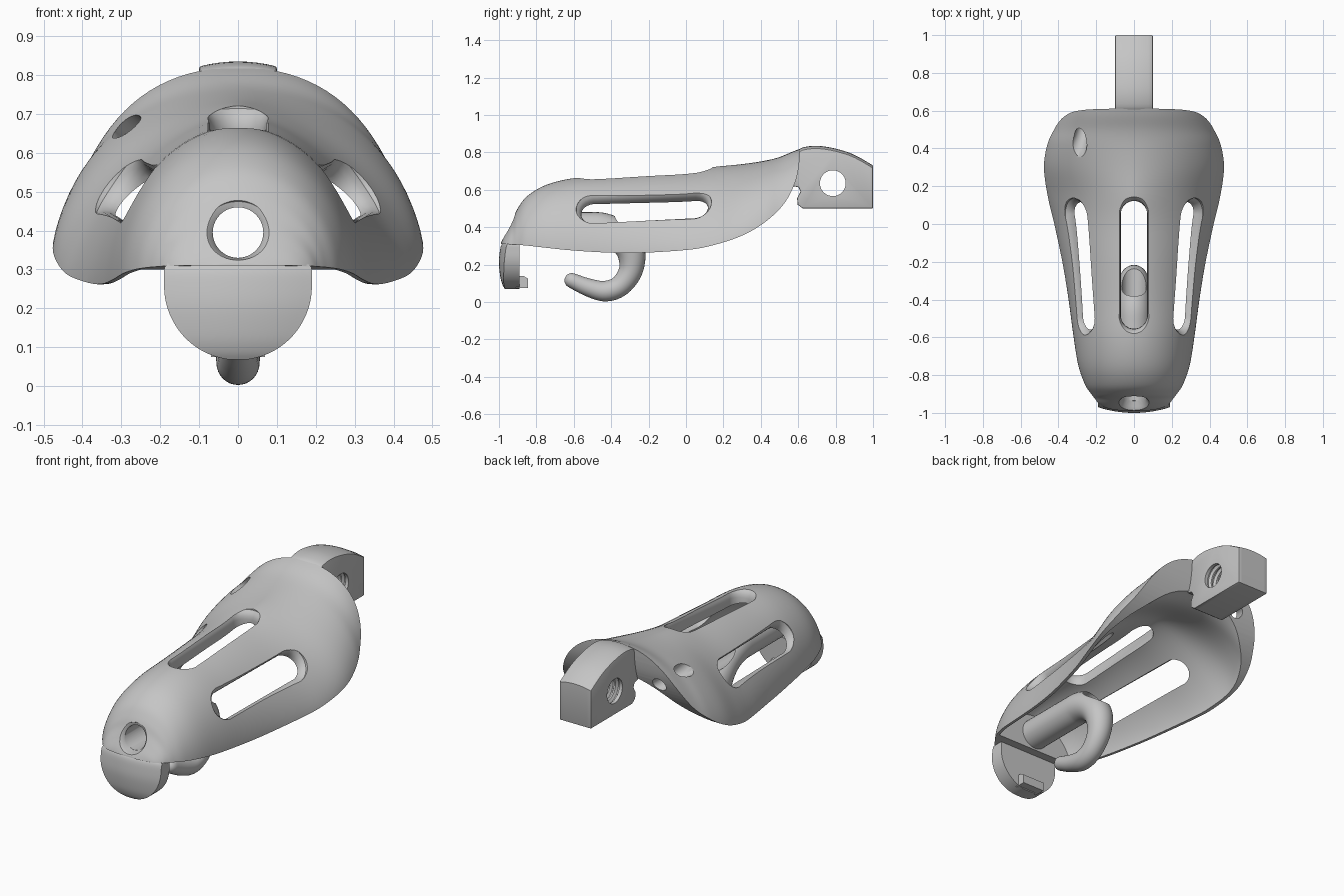
import bpy, bmesh, math
from mathutils import Vector

cube = bpy.data.objects.get("Cube")
if cube:
    bpy.data.objects.remove(cube)

grey = bpy.data.materials.new("plain_grey")
grey.use_nodes = True
COLOUR = (0.56, 0.56, 0.56, 1)
grey.diffuse_color = COLOUR
grey.node_tree.nodes["Principled BSDF"].inputs["Base Color"].default_value = COLOUR


def smooth(points, steps=5):
    """Catmull-Rom curve through points of any dimension."""
    out = []
    for i in range(len(points) - 1):
        a, b, c, d = (Vector(points[min(max(k, 0), len(points) - 1)]) for k in range(i - 1, i + 3))
        for s in range(steps):
            t = s / steps
            out.append(0.5 * (2 * b + (c - a) * t + (2 * a - 5 * b + 4 * c - d) * t * t
                              + (3 * b - a - 3 * c + d) * t ** 3))
    return out + [Vector(points[-1])]


def loft(name, rings):
    """Closed solid through rings of equal length, capped at both ends."""
    bm = bmesh.new()
    loops = [[bm.verts.new(p) for p in ring] for ring in rings]
    for a, b in zip(loops, loops[1:]):
        for i in range(len(a)):
            j = (i + 1) % len(a)
            bm.faces.new((a[i], a[j], b[j], b[i]))
    bm.faces.new(loops[0])
    bm.faces.new(loops[-1])
    bmesh.ops.recalc_face_normals(bm, faces=bm.faces)
    mesh = bpy.data.meshes.new(name)
    bm.to_mesh(mesh)
    bm.free()
    mesh.materials.append(grey)
    ob = bpy.data.objects.new(name, mesh)
    bpy.context.collection.objects.link(ob)
    return ob


def apply(ob, mod):
    bpy.context.view_layer.objects.active = ob
    bpy.ops.object.modifier_apply(modifier=mod.name)


def combine(ob, other, operation):
    mod = ob.modifiers.new("combine", 'BOOLEAN')
    mod.operation, mod.solver, mod.object = operation, 'EXACT', other
    apply(ob, mod)
    bpy.data.objects.remove(other)


def finish(ob):
    bpy.ops.object.select_all(action='DESELECT')
    ob.select_set(True)
    bpy.context.view_layer.objects.active = ob
    bpy.ops.object.shade_smooth_by_angle(angle=math.radians(35))


def rod(name, centre, axis, stations, sides=40):
    """Round solid; stations are (distance along axis, radius)."""
    n = Vector(axis).normalized()
    u = n.orthogonal().normalized()
    v = n.cross(u)
    angles = [2 * math.pi * i / sides for i in range(sides)]
    return loft(name, [[Vector(centre) + n * d + r * (u * math.cos(a) + v * math.sin(a)) for a in angles]
                       for d, r in stations])


def slot(centre, along, normal, half_len, half_w):
    """Rounded slot cutter with a flared rim."""
    along = Vector(along).normalized()
    side = along.cross(Vector(normal)).normalized()
    up = side.cross(along)
    rings = []
    for depth, grow in ((-.18, 0), (-.045, 0), (-.028, .003), (-.012, .011), (0, .024), (.12, .034)):
        r = half_w + grow
        ring = []
        for i in range(24):
            a = 2 * math.pi * (i + .5) / 24
            shift = math.copysign(half_len - half_w, math.cos(a))
            ring.append(Vector(centre) + up * depth + along * (shift + r * math.cos(a))
                        + side * r * math.sin(a))
        rings.append(ring)
    return loft("slot_cutter", rings)


def arch(y, top, w, base, power, floor):
    """Superellipse arch, closed straight across or down to a lower floor."""
    pts = []
    for i in range(49):
        c, s = math.cos(math.pi * i / 48), abs(math.sin(math.pi * i / 48))
        pts.append((math.copysign(abs(c) ** (2 / power), c) * w, y, base + (top - base) * s ** (2 / power)))
    if floor < base:
        pts += [(-w, y, floor), (w, y, floor)]
    return pts


# Arched shell: (y, crown height, half width, base height, roundness)
stations = smooth([
    (-.99, .315, .09, .28, 2.2), (-.975, .348, .155, .28, 2.2), (-.95, .395, .192, .28, 2.1),
    (-.925, .445, .21, .28, 2), (-.90, .50, .228, .28, 2), (-.85, .565, .26, .28, 2),
    (-.75, .625, .295, .27, 2), (-.60, .662, .32, .26, 1.95), (-.40, .675, .347, .25, 1.85),
    (-.20, .69, .38, .25, 1.72), (0, .702, .425, .25, 1.62), (.15, .722, .462, .27, 1.6),
    (.30, .737, .48, .32, 1.78), (.42, .755, .47, .335, 2), (.50, .775, .448, .34, 2.12),
    (.58, .808, .428, .34, 2.22), (.66, .835, .41, .34, 2.25)])
shell = loft("shell", [arch(*s, s[3]) for s in stations])

# Hollow underside: thin at the rim, much thicker toward the rear
inside = []
for y, top, w, base, power in stations:
    if y > -.845:
        rear = min(max((y - .18) / .36, 0), 1)
        rear *= rear * (3 - 2 * rear)
        inside.append(arch(y, top - .07 - .1 * rear, w - .016 - .03 * rear, base, power - .15, .1))
inside.append([(x, y + .1, z) for x, y, z in inside[-1]])
combine(shell, loft("hollow_cutter", inside), 'DIFFERENCE')

# Sweeping lower and rear edge
edge = smooth([(-1.1, .312), (-.9, .306), (-.6, .275), (-.3, .262), (0, .278), (.15, .305), (.3, .355),
               (.42, .425), (.52, .52), (.58, .63), (.605, .74), (.615, .9)])
outline = [tuple(p) for p in edge] + [(1.2, .9), (1.2, 0), (-1.1, 0)]
combine(shell, loft("edge_cutter", [[(x, y, z) for y, z in outline] for x in (-.7, .7)]), 'DIFFERENCE')

# One crown slot and a mirrored pair of side slots
combine(shell, slot((0, -.22, .69), (0, 1, .065), (0, 0, 1), .34, .07), 'DIFFERENCE')
for s in (1, -1):
    combine(shell, slot((s * .286, -.225, .51), (s * .055, .69, .035), (s * .82, 0, .57), .34, .074),
            'DIFFERENCE')

# Slanted hole on the rear right flank
combine(shell, rod("flank_hole_cutter", (-.28, .46, .665), (.32, .9, -.27),
                   [(-.25, .058), (-.05, .048), (0, .039), (.4, .039)]), 'DIFFERENCE')

# Rounded front tongue
rows = []
for z, y in smooth([(.069, -.968), (.09, -.98), (.13, -.992), (.2, -1), (.257, -.997), (.30, -.989),
                    (.32, -.972), (.35, -.93)], 4):
    if z < .257:
        hw = .19 * math.sqrt(1 - ((.257 - z) / .19) ** 2)
    else:
        hw = .19 - .05 * max(0, (z - .305) / .045)
    xs = [hw * (i / 8 - 1) for i in range(17)]
    rows.append([(x, y + .03 * (x / .19) ** 2, z) for x in xs] + [(hw, -.89, z), (-hw, -.89, z)])
combine(shell, loft("tongue", rows), 'UNION')

# Inner tube that bends down into the hook: (y, z, radius)
path = smooth([(-.9, .395, .085), (-.56, .395, .085), (-.44, .39, .085), (-.35, .347, .081),
               (-.295, .27, .076), (-.295, .17, .064), (-.35, .088, .057), (-.43, .058, .055),
               (-.52, .077, .048), (-.61, .115, .04)], 6)
rings = []
for i, (y, z, r) in enumerate(path):
    t = (path[min(i + 1, len(path) - 1)] - path[max(i - 1, 0)]).xy.normalized()
    caps = [0] if i < len(path) - 1 else [0, .4, .7, .9, .98]
    for k in caps:
        q = r * math.sqrt(1 - k * k)
        rings.append([(q * math.cos(a), y + t.x * r * k - t.y * q * math.sin(a),
                       z + t.y * r * k + t.x * q * math.sin(a))
                      for a in (2 * math.pi * j / 32 for j in range(32))])
combine(shell, loft("hook", rings), 'UNION')

# Bore through nose and tube, with a flared mouth square to the nose surface
combine(shell, rod("bore_cutter", (0, 0, .395), (0, 1, 0), [(-1.1, .065), (-.05, .065)]), 'DIFFERENCE')
combine(shell, rod("mouth_cutter", (0, -.95, .395), (0, -.86, .5),
                   [(-.045, .05), (-.02, .068), (-.006, .078), (.004, .09), (.05, .1)]), 'DIFFERENCE')
finish(shell)

# Small catch on the inside of the tongue
catch = loft("tongue_catch", [[(x, y, z) for y, z in ((-.91, .075), (-.845, .075), (-.845, .125),
                                                     (-.87, .14), (-.91, .14))] for x in (-.07, .07)])
finish(catch)

# Rear mounting block with a slightly crowned top
top_line = [tuple(p) for p in smooth([(1, .73), (.9, .787), (.8, .82), (.7, .835), (.62, .825), (.59, .80)], 4)]
profile = [(.56, .74), (.57, .62), (.602, .613), (.612, .59), (.594, .555), (.597, .52), (.625, .5), (1, .5)]
block = loft("mounting_block", [[(x, y, z) for y, z in profile]
                                + [(x, y, z - 1.3 * x * x) for y, z in top_line]
                                for x in (i / 40 for i in range(-4, 5))])
bevel = block.modifiers.new("soft_edges", 'BEVEL')
bevel.width, bevel.segments, bevel.angle_limit = .006, 2, math.radians(60)
apply(block, bevel)

# Threaded pin hole: a rod with ridges leaves grooves in the block
thread = [(-.2, .069)]
for i in range(5):
    x = .034 * (i - 2)
    thread += [(x - .012, .069), (x - .003, .083), (x + .003, .083), (x + .012, .069)]
thread.append((.2, .069))
combine(block, rod("pin_hole_cutter", (0, .785, .635), (1, 0, 0), thread), 'DIFFERENCE')
finish(block)
